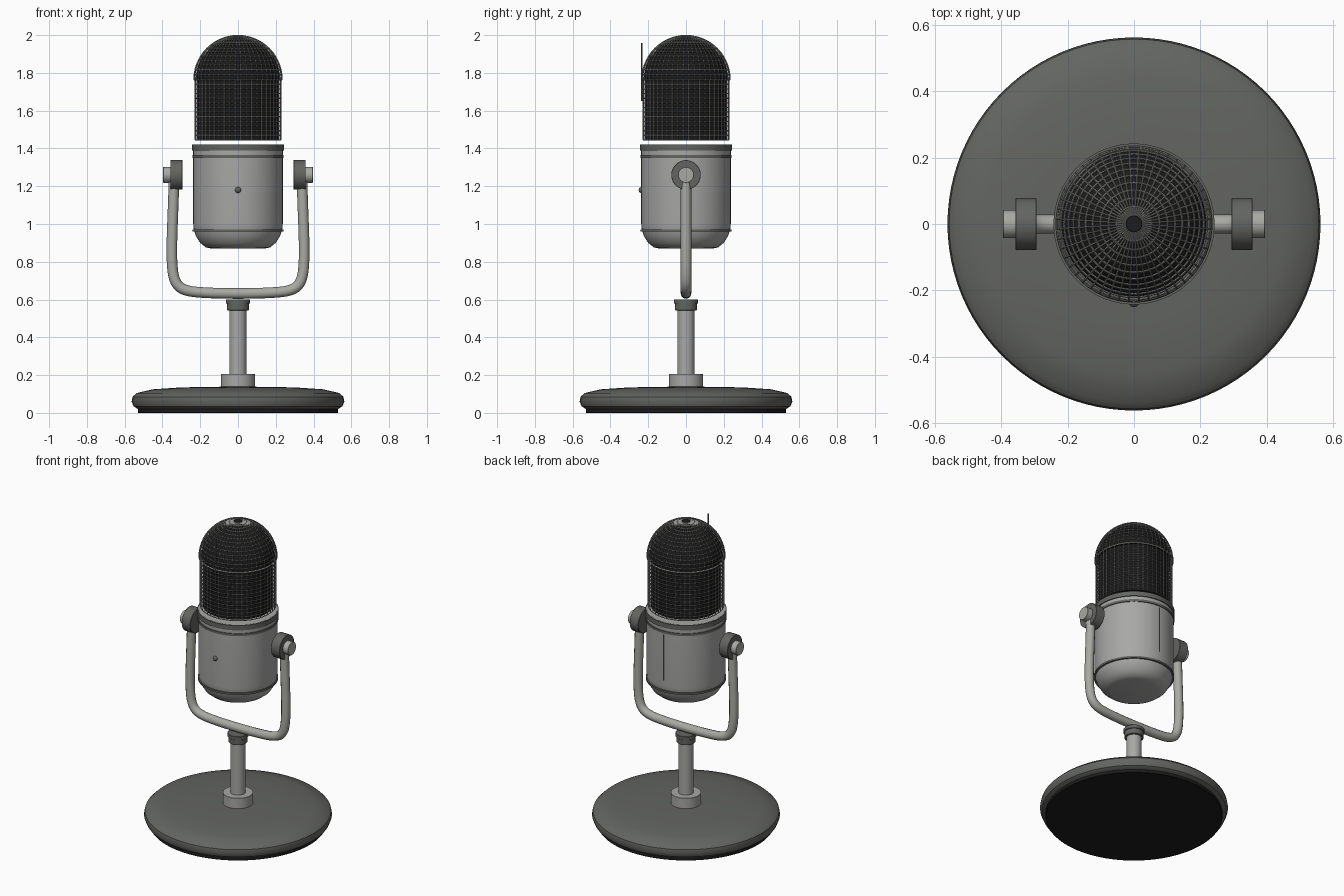
import bpy, bmesh, math
from mathutils import Matrix, Vector

cube = bpy.data.objects.get("Cube")
if cube:
    bpy.data.objects.remove(cube, do_unlink=True)


def material(name, r, g, b):
    m = bpy.data.materials.new(name)
    m.use_nodes = True
    m.diffuse_color = (r, g, b, 1)
    m.node_tree.nodes["Principled BSDF"].inputs["Base Color"].default_value = (r, g, b, 1)
    return m


LIGHT = material("light_metal", 0.39, 0.39, 0.385)
WARM = material("warm_metal", 0.4, 0.4, 0.37)
DARK = material("dark_metal", 0.125, 0.13, 0.12)
WIRE = material("wire_grey", 0.3, 0.3, 0.29)
BLACK = material("black", 0.012, 0.012, 0.012)


def smooth(ob, angle=35):
    bpy.ops.object.select_all(action="DESELECT")
    ob.select_set(True)
    bpy.context.view_layer.objects.active = ob
    bpy.ops.object.shade_smooth_by_angle(angle=math.radians(angle))


def lathe(name, profile, mat, steps=64, matrix=None):
    """Spin a (radius, height) profile around z, then place it."""
    bm = bmesh.new()
    verts = [bm.verts.new((r, 0, z)) for r, z in profile]
    edges = [bm.edges.new(pair) for pair in zip(verts, verts[1:])]
    bmesh.ops.spin(bm, geom=verts + edges, cent=(0, 0, 0), axis=(0, 0, 1),
                   angle=math.tau, steps=steps)
    bmesh.ops.remove_doubles(bm, verts=bm.verts, dist=0.0002)
    bmesh.ops.recalc_face_normals(bm, faces=bm.faces)
    if matrix:
        bm.transform(matrix)
    me = bpy.data.meshes.new(name)
    bm.to_mesh(me)
    bm.free()
    me.materials.append(mat)
    ob = bpy.data.objects.new(name, me)
    bpy.context.collection.objects.link(ob)
    smooth(ob)


def disc(name, r, z0, z1, mat, steps=64, matrix=None):
    """Solid cylinder with a tiny chamfer."""
    b = 0.0015
    profile = [(0, z0), (r - b, z0), (r, z0 + b), (r, z1 - b), (r - b, z1), (0, z1)]
    lathe(name, profile, mat, steps, matrix)


def tubes(name, paths, radius, mat, resolution, cyclic=False, nurbs=False):
    """Round tubes along paths, converted to a mesh."""
    cu = bpy.data.curves.new(name, "CURVE")
    cu.dimensions = "3D"
    cu.bevel_depth = radius
    cu.bevel_resolution = resolution
    cu.use_fill_caps = True
    for path in paths:
        sp = cu.splines.new("NURBS" if nurbs else "POLY")
        sp.points.add(len(path) - 1)
        for p, co in zip(sp.points, path):
            p.co = (*co, 1)
        sp.use_cyclic_u = cyclic
        if nurbs:
            sp.order_u = 4
            sp.use_endpoint_u = True
            sp.resolution_u = 8
    cu.materials.append(mat)
    ob = bpy.data.objects.new(name, cu)
    bpy.context.collection.objects.link(ob)
    bpy.ops.object.select_all(action="DESELECT")
    ob.select_set(True)
    bpy.context.view_layer.objects.active = ob
    bpy.ops.object.convert(target="MESH")
    smooth(bpy.context.object, 50)


# Base and stem
disc("base_pad", 0.53, 0, 0.025, BLACK, steps=96)
lathe("base", [(0, 0.02), (0.53, 0.02), (0.553, 0.035), (0.563, 0.06), (0.558, 0.085),
               (0.537, 0.105), (0.45, 0.125), (0.3, 0.135), (0, 0.14)], DARK, 96)
disc("stem_foot", 0.091, 0.13, 0.207, LIGHT)
disc("stem", 0.046, 0.2, 0.56, LIGHT)
disc("stem_collar", 0.058, 0.543, 0.58, DARK)
disc("stem_cap", 0.063, 0.578, 0.601, DARK)

# Fork
half = [(0.338, 1.26), (0.342, 1.12), (0.348, 0.98), (0.352, 0.84),
        (0.345, 0.7), (0.295, 0.645), (0.18, 0.636), (0.07, 0.632)]
fork = [(-x, 0, z) for x, z in half] + [(x, 0, z) for x, z in reversed(half)]
tubes("fork", [fork], 0.028, WARM, 4, nurbs=True)

# Pivot knobs on both sides
for side, label in ((1, "left"), (-1, "right")):
    place = Matrix.Translation((0, 0, 1.26)) @ Matrix.Rotation(side * math.pi / 2, 4, "Y")
    disc(label + "_knob", 0.078, 0.294, 0.358, DARK, steps=48, matrix=place)
    disc(label + "_bolt", 0.042, 0.35, 0.396, WARM, steps=32, matrix=place)

# Body with trim rings
lathe("body", [(0, 0.87), (0.14, 0.87), (0.17, 0.876), (0.2, 0.9), (0.222, 0.935),
               (0.234, 0.97), (0.237, 1.0), (0.237, 1.421), (0, 1.421)], LIGHT)


def ring(name, r, z0, z1):
    lathe(name, [(0.22, z0), (r, z0), (r, z1), (0.22, z1), (0.22, z0)], DARK)


ring("lower_ring", 0.241, 0.96, 0.972)
ring("middle_ring", 0.242, 1.35, 1.365)
ring("upper_ring", 0.243, 1.388, 1.42)

# Button on the front, seam strip on the back, thin rod before the grille
button = Matrix.Translation((0, -0.235, 1.18)) @ Matrix.Rotation(math.pi / 2, 4, "X")
lathe("front_button", [(0, 0), (0.016, 0), (0.014, 0.008), (0.008, 0.014), (0, 0.016)],
      DARK, 20, button)
tubes("back_strip", [[(0, 0.234, 1.035), (0, 0.234, 1.34)]], 0.005, DARK, 2)
tubes("front_rod", [[(0, -0.233, 1.65), (0, -0.233, 1.957)]], 0.004, DARK, 2)

# Dark lining of the grille
CYL, DOME, MID, LOW = 0.227, 0.234, 1.764, 1.445
arc = [(0.222 * math.cos(a), MID + 0.222 * math.sin(a))
       for a in (i * math.pi / 28 for i in range(14))]
lathe("grille_lining", [(0, LOW), (0.212, LOW), (0.212, MID)] + arc + [(0, MID + 0.222)],
      BLACK)


# Wire grille: straight part and dome
def circle(r, z, n=60):
    return [(r * math.cos(math.tau * i / n), r * math.sin(math.tau * i / n), z)
            for i in range(n)]


COUNT, ROWS, BANDS = 48, 13, 14
angles = [math.pi / 2 * k / BANDS for k in range(BANDS)]
bars, ribs = [], []
for i in range(COUNT):
    turn = math.tau * (i + 0.5) / COUNT
    d = Vector((math.cos(turn), math.sin(turn), 0))
    bars.append([d * CYL + Vector((0, 0, z)) for z in (LOW, MID)])
    ribs.append([d * DOME * math.cos(a) + Vector((0, 0, MID + DOME * math.sin(a)))
                 for a in angles])
hoops = [circle(CYL, LOW + (MID - LOW) * k / ROWS) for k in range(ROWS + 1)]
hoops += [circle(DOME * math.cos(a), MID + DOME * math.sin(a)) for a in angles]
tubes("grille_bars", bars, 0.0032, WIRE, 0)
tubes("dome_ribs", ribs, 0.003, WIRE, 0)
tubes("grille_hoops", hoops, 0.0032, WIRE, 0, cyclic=True)

# Dome top cap
disc("dome_cap", 0.025, 1.985, 2.0, BLACK, steps=32)
